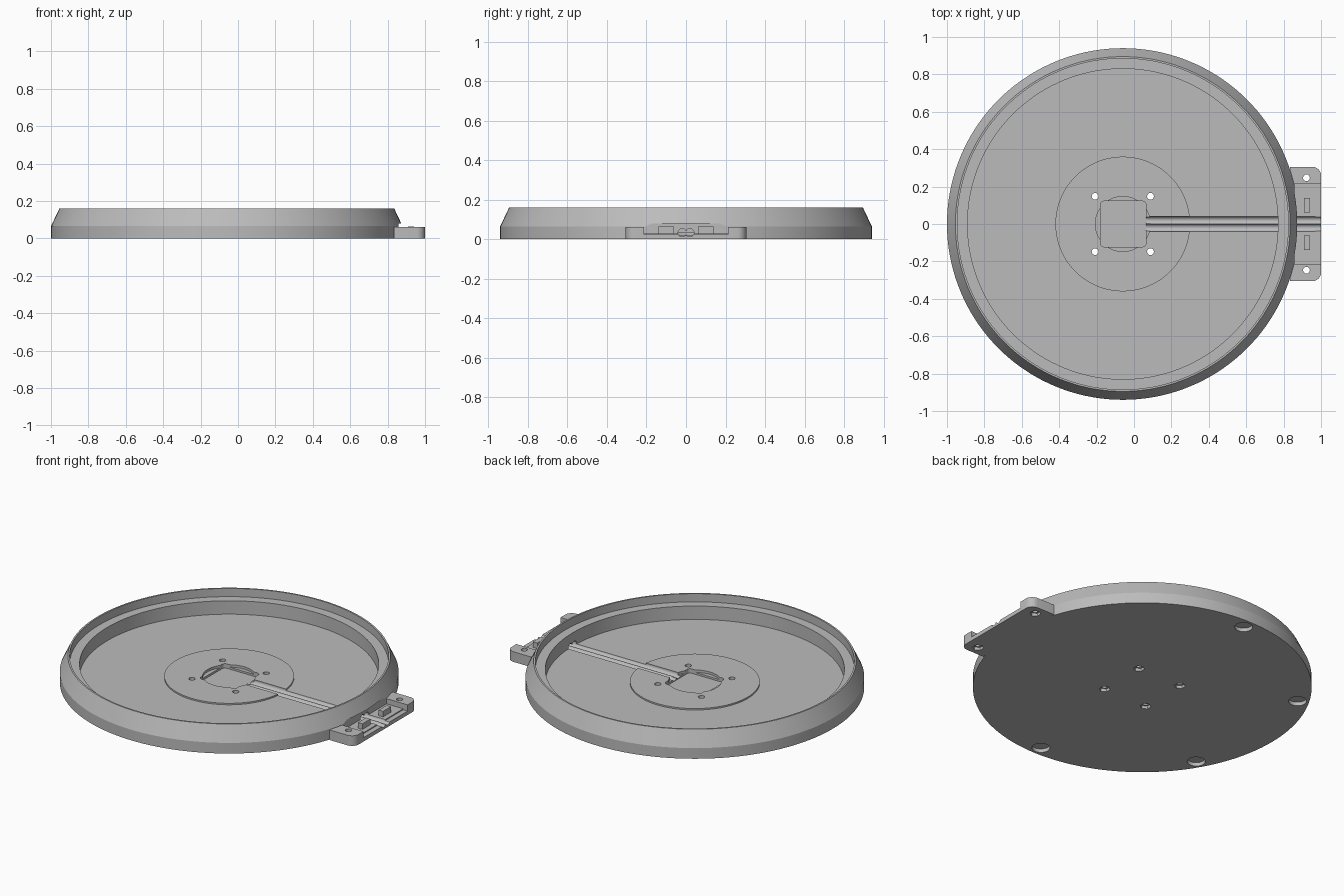
import bpy, bmesh, math
from mathutils import Vector

if "Cube" in bpy.data.objects:
    bpy.data.objects.remove(bpy.data.objects["Cube"])

CX = -0.06   # dish axis

grey = bpy.data.materials.new("plain grey")
grey.use_nodes = True
COLOUR = (0.5, 0.5, 0.5, 1)
grey.diffuse_color = COLOUR
grey.node_tree.nodes["Principled BSDF"].inputs["Base Color"].default_value = COLOUR


def to_object(bm, name):
    bmesh.ops.recalc_face_normals(bm, faces=bm.faces)
    mesh = bpy.data.meshes.new(name)
    bm.to_mesh(mesh)
    bm.free()
    mesh.materials.append(grey)
    ob = bpy.data.objects.new(name, mesh)
    bpy.context.collection.objects.link(ob)
    return ob


def lathe(name, profile, steps=144):
    bm = bmesh.new()
    verts = [bm.verts.new((r, 0, z)) for r, z in profile]
    edges = [bm.edges.new(pair) for pair in zip(verts, verts[1:])]
    bmesh.ops.spin(bm, geom=verts + edges, cent=(0, 0, 0), axis=(0, 0, 1),
                   angle=math.tau, steps=steps)
    bmesh.ops.remove_doubles(bm, verts=bm.verts, dist=1e-5)
    bmesh.ops.translate(bm, verts=bm.verts, vec=(CX, 0, 0))
    return to_object(bm, name)


def box(name, x0, x1, y0, y1, z0, z1, radius=0, rounded=lambda e: True):
    bm = bmesh.new()
    bmesh.ops.create_cube(bm, size=1)
    for v in bm.verts:
        v.co = Vector((x0 if v.co.x < 0 else x1, y0 if v.co.y < 0 else y1,
                       z0 if v.co.z < 0 else z1))
    if radius:
        upright = [e for e in bm.edges
                   if abs(e.verts[0].co.z - e.verts[1].co.z) > 1e-4 and rounded(e)]
        bmesh.ops.bevel(bm, geom=upright, offset=radius, segments=6,
                        profile=0.5, affect='EDGES')
    return to_object(bm, name)


def cylinder(name, x, y, z0, z1, r, sides=32):
    bm = bmesh.new()
    bmesh.ops.create_cone(bm, cap_ends=True, segments=sides, radius1=r,
                          radius2=r, depth=z1 - z0)
    bmesh.ops.translate(bm, verts=bm.verts, vec=(x, y, (z0 + z1) / 2))
    return to_object(bm, name)


def combine(target, tool, operation='DIFFERENCE'):
    mod = target.modifiers.new("combine", 'BOOLEAN')
    mod.operation, mod.object, mod.solver = operation, tool, 'EXACT'
    bpy.context.view_layer.objects.active = target
    bpy.ops.object.modifier_apply(modifier=mod.name)
    bpy.data.objects.remove(tool)


# round dish with stepped rim and slightly raised centre
dish = lathe("base_dish", [(0, 0), (0.94, 0), (0.94, 0.065), (0.895, 0.16),
                           (0.885, 0.16), (0.885, 0.11), (0.83, 0.11), (0.83, 0.028),
                           (0.36, 0.028), (0.36, 0.037), (0, 0.037)])

# side tab with rounded outer corners
tab = box("tab", 0.835, 1, -0.305, 0.305, 0, 0.062, 0.045,
          lambda e: e.verts[0].co.x > 0.9)
combine(dish, tab, 'UNION')

# clip pocket in the tab, biting into the dish wall, with a lower front strip
combine(dish, box("pocket", 0.857, 1.1, -0.213, 0.213, 0.03, 0.08))
combine(dish, box("strip", 0.97, 1.1, -0.213, 0.213, 0.024, 0.07))

# central pockets
combine(dish, cylinder("round_pocket", CX, 0, 0.022, 0.1, 0.147, 64))
combine(dish, box("square_pocket", -0.18, 0.065, -0.122, 0.122, 0.01, 0.1, 0.02))

# twin cable grooves, passing through the wall
for side in (-1, 1):
    bm = bmesh.new()
    bmesh.ops.create_cone(bm, cap_ends=True, segments=24, radius1=0.0205,
                          radius2=0.0205, depth=1.2)
    for v in bm.verts:
        v.co = Vector((v.co.z + 0.6, v.co.x + side * 0.0195, v.co.y + 0.033))
    combine(dish, to_object(bm, "cable_groove"))

# screw holes with hexagonal nut recesses underneath
screws = [(CX + sx * 0.148, sy * 0.148) for sx in (-1, 1) for sy in (-1, 1)]
screws += [(0.922, -0.247), (0.922, 0.247)]
for x, y in screws:
    combine(dish, cylinder("screw_hole", x, y, -0.1, 0.2, 0.018, 24))
    combine(dish, cylinder("nut_recess", x, y, -0.1, 0.018, 0.031, 6))

# foot recesses under the rim
for angle in (90, 150, 210, 270):
    a = math.radians(angle)
    combine(dish, cylinder("foot_recess", CX + 0.875 * math.cos(a),
                           0.875 * math.sin(a), -0.1, 0.022, 0.05))

# clip blocks standing in the tab pocket
for side in (-1, 1):
    y = side * 0.1
    box("clip_block_" + ("left" if side > 0 else "right"),
        0.91, 0.94, y - 0.039, y + 0.039, 0.025, 0.064)

bpy.ops.object.select_all(action='DESELECT')
dish.select_set(True)
bpy.context.view_layer.objects.active = dish
bpy.ops.object.shade_smooth_by_angle(angle=math.radians(25))
